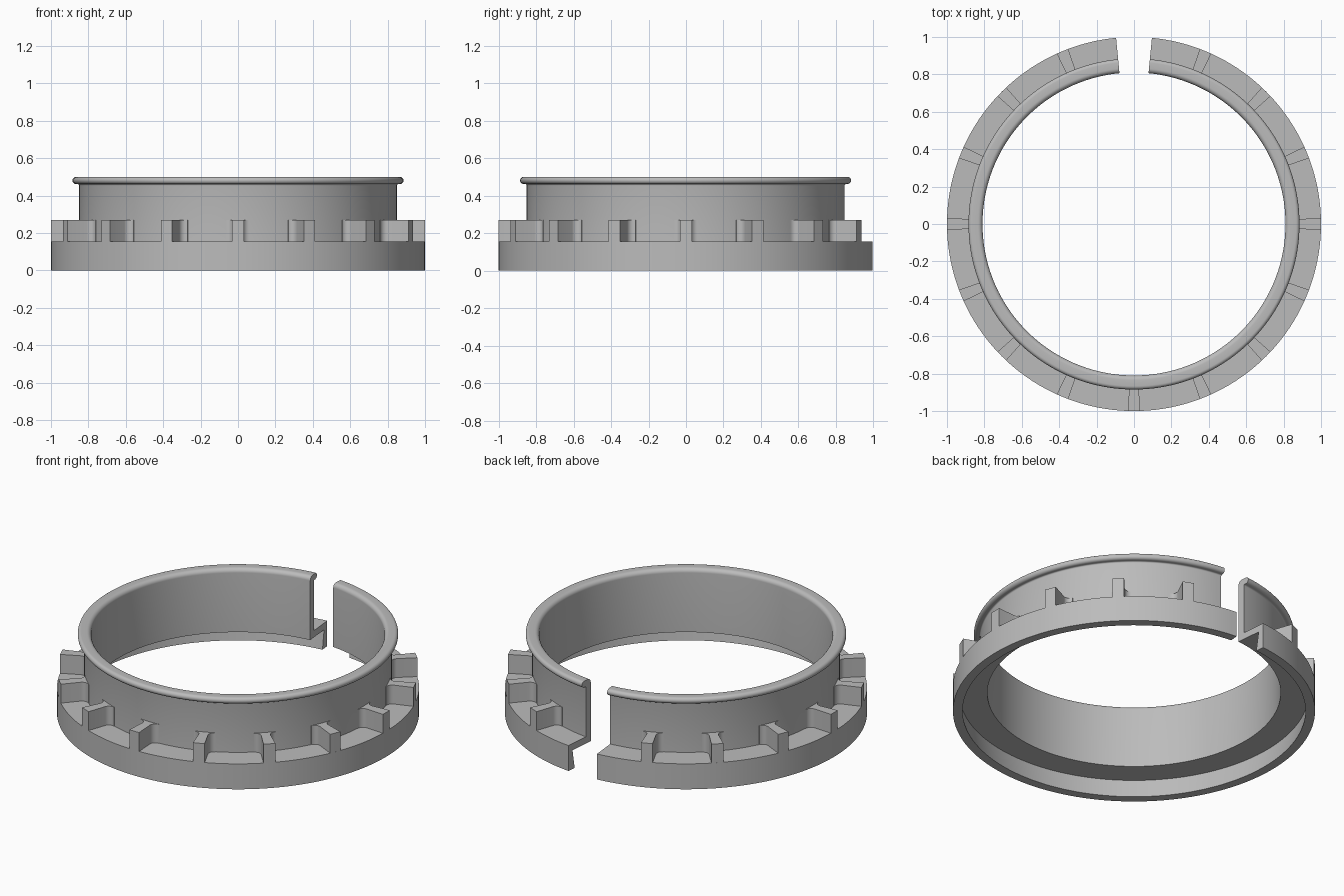
import bpy, bmesh, math
from mathutils import Matrix, Vector

cube = bpy.data.objects.get("Cube")
if cube:
    bpy.data.objects.remove(cube, do_unlink=True)

GREY = (0.5, 0.5, 0.5, 1)
grey = bpy.data.materials.new("plain grey")
grey.use_nodes = True
grey.diffuse_color = GREY
grey.node_tree.nodes["Principled BSDF"].inputs["Base Color"].default_value = GREY

GAP = math.radians(5.5)      # half of the slot at the back
R_IN, R_NECK, R_OUT = 0.81, 0.85, 1.0
Z_SHELF, Z_TOOTH, Z_TOP = 0.155, 0.27, 0.5


def arc(cx, cy, r, start, end, n=8):
    """Points along an arc, angles in degrees."""
    angles = [math.radians(start + (end - start) * i / n) for i in range(n + 1)]
    return [(cx + r * math.cos(a), cy + r * math.sin(a)) for a in angles]


def finish(bm, name):
    bmesh.ops.recalc_face_normals(bm, faces=bm.faces)
    mesh = bpy.data.meshes.new(name)
    bm.to_mesh(mesh)
    bm.free()
    mesh.materials.append(grey)
    obj = bpy.data.objects.new(name, mesh)
    bpy.context.collection.objects.link(obj)
    bpy.ops.object.select_all(action="DESELECT")
    obj.select_set(True)
    bpy.context.view_layer.objects.active = obj
    bpy.ops.object.shade_smooth_by_angle(angle=math.radians(30))
    return obj


# Split collar: skirt with undercut, shelf, neck and rolled rim in one section
bead = 0.019
section = [(R_IN, 0.114), (0.965, 0.114), (0.947, 0), (R_OUT, 0),
           (R_OUT, Z_SHELF), (R_NECK, Z_SHELF)]
section += arc(R_NECK + 0.008, 0.454, 0.008, 180, 90, 4)
section += arc(0.885 - bead, Z_TOP - bead, bead, -90, 90, 12)
section += arc(R_IN + 0.025, Z_TOP - 0.025, 0.025, 90, 180, 8)

bm = bmesh.new()
start = [bm.verts.new((r, 0, z)) for r, z in section]
cap = bm.faces.new(start)
bmesh.ops.rotate(bm, verts=start, cent=(0, 0, 0),
                 matrix=Matrix.Rotation(math.pi / 2 + GAP, 3, "Z"))
edges = list(cap.edges)
spun = bmesh.ops.spin(bm, geom=edges, cent=(0, 0, 0), axis=(0, 0, 1),
                      angle=2 * (math.pi - GAP), steps=160)
end_edges = [g for g in spun["geom_last"] if isinstance(g, bmesh.types.BMEdge)]
bmesh.ops.contextual_create(bm, geom=end_edges)
finish(bm, "split_collar")

# Ribs on the shelf, flaring into the neck with small fillets
fillet, half_in, half_out = 0.035, 0.026, 0.033
side = [(math.sqrt(R_OUT ** 2 - half_out ** 2), half_out)]
side += arc(R_NECK + fillet, half_in + fillet, fillet, 270, 180, 8)
side += [(R_IN + 0.02, half_in + fillet)]
outline = [(R_OUT, 0)] + side + [(x, -y) for x, y in reversed(side)]

bm = bmesh.new()
for i in range(16):
    if i == 4:               # the slot takes the place of this rib
        continue
    turn = Matrix.Rotation(i * math.tau / 16, 3, "Z")
    face = bm.faces.new([bm.verts.new(turn @ Vector((x, y, Z_SHELF)))
                         for x, y in outline])
    top = bmesh.ops.extrude_face_region(bm, geom=[face], use_keep_orig=True)
    verts = [g for g in top["geom"] if isinstance(g, bmesh.types.BMVert)]
    bmesh.ops.translate(bm, verts=verts, vec=(0, 0, Z_TOOTH - Z_SHELF))
finish(bm, "shelf_ribs")
